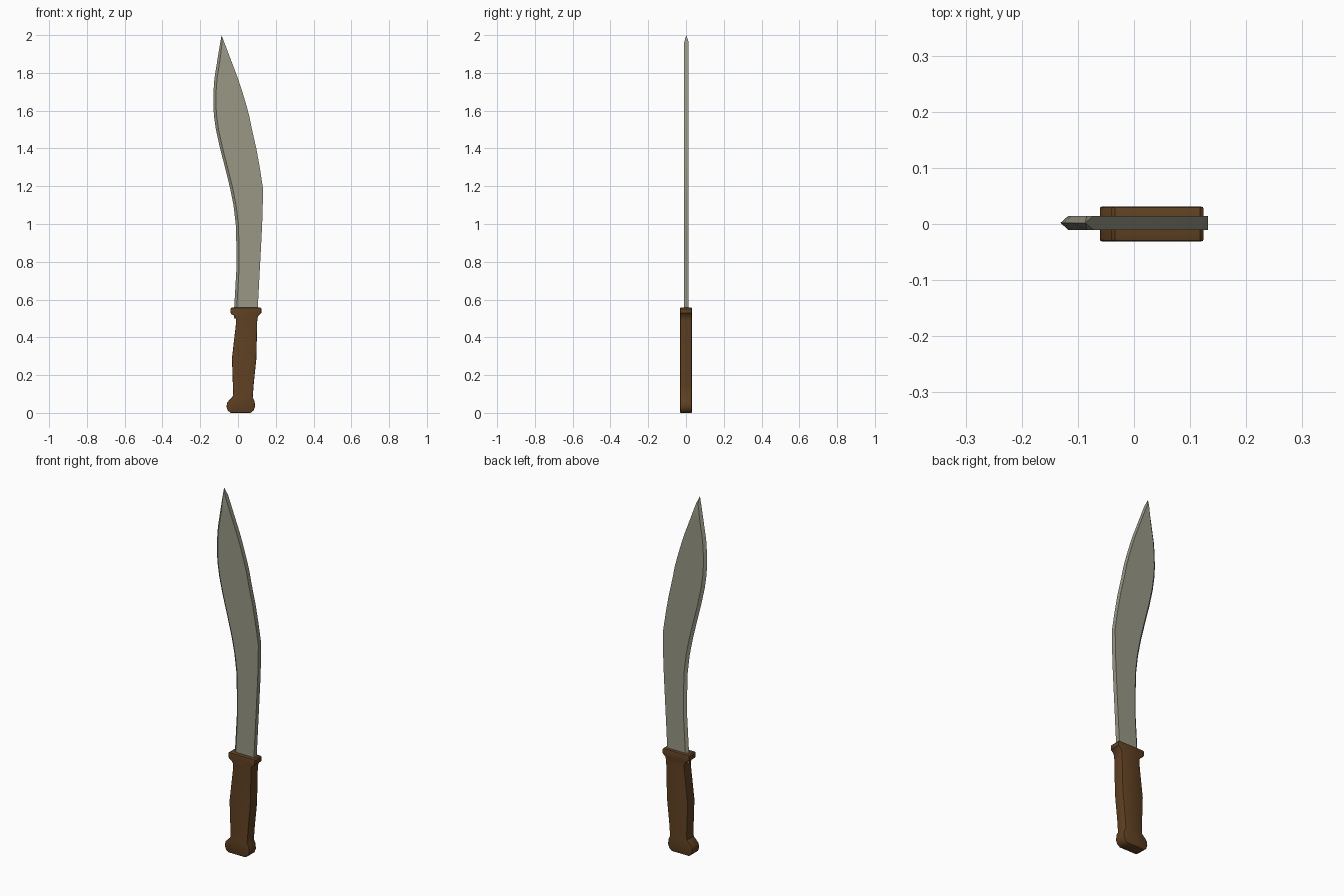
import bpy
import bmesh

cube = bpy.data.objects.get("Cube")
if cube:
    bpy.data.objects.remove(cube, do_unlink=True)


def material(name, rgb, roughness):
    mat = bpy.data.materials.new(name)
    mat.use_nodes = True
    mat.diffuse_color = (*rgb, 1)
    bsdf = mat.node_tree.nodes["Principled BSDF"]
    bsdf.inputs["Base Color"].default_value = (*rgb, 1)
    bsdf.inputs["Roughness"].default_value = roughness
    return mat


def finish(bm, name, mat):
    bmesh.ops.recalc_face_normals(bm, faces=bm.faces)
    mesh = bpy.data.meshes.new(name)
    bm.to_mesh(mesh)
    bm.free()
    mesh.materials.append(mat)
    obj = bpy.data.objects.new(name, mesh)
    bpy.context.collection.objects.link(obj)
    return obj


def smooth(obj, angle):
    bpy.ops.object.select_all(action="DESELECT")
    obj.select_set(True)
    bpy.context.view_layer.objects.active = obj
    bpy.ops.object.shade_smooth_by_angle(angle=angle)


steel = material("dull steel", (0.32, 0.31, 0.235), 0.5)
wood = material("brown wood", (0.115, 0.052, 0.016), 0.7)

# Blade: cross-sections (height, cutting edge x, spine x) joined up to the tip
SECTIONS = [
    (0.50, -0.022, 0.102), (0.56, -0.020, 0.105), (0.75, -0.009, 0.115),
    (0.90, -0.009, 0.123), (1.00, -0.012, 0.128), (1.10, -0.024, 0.131),
    (1.19, -0.042, 0.132), (1.30, -0.069, 0.115), (1.40, -0.095, 0.097),
    (1.50, -0.117, 0.074), (1.57, -0.127, 0.060), (1.63, -0.131, 0.044),
    (1.70, -0.130, 0.023), (1.77, -0.125, 0.000), (1.87, -0.109, -0.038),
    (1.96, -0.094, -0.072),
]
MID_Y, HALF, GRIND = 0.002, 0.0125, 0.014

bm = bmesh.new()
rings = []
for z, edge, spine in SECTIONS:
    inner = edge + min(GRIND, (spine - edge) * 0.45)
    ring = [(edge, 0), (inner, -HALF), (spine, -HALF), (spine, HALF), (inner, HALF)]
    rings.append([bm.verts.new((x, MID_Y + y, z)) for x, y in ring])
tip = bm.verts.new((-0.087, MID_Y, 2.0))
n = len(rings[0])
for low, high in zip(rings, rings[1:]):
    for i in range(n):
        j = (i + 1) % n
        bm.faces.new((low[i], low[j], high[j], high[i]))
for i in range(n):
    bm.faces.new((rings[-1][i], rings[-1][(i + 1) % n], tip))
bm.faces.new(rings[0])
smooth(finish(bm, "blade", steel), 0.4)

# Handle: side profile with guard and flared pommel, extruded through its thickness
PROFILE = [
    (-0.034, 0.557), (0.118, 0.557), (0.124, 0.551), (0.124, 0.529),
    (0.106, 0.512), (0.102, 0.490), (0.097, 0.285), (0.083, 0.150),
    (0.078, 0.082), (0.088, 0.062), (0.090, 0.032), (0.082, 0.012),
    (0.066, 0.000), (-0.038, 0.000), (-0.054, 0.012), (-0.061, 0.032),
    (-0.057, 0.056), (-0.028, 0.086), (-0.026, 0.110), (-0.032, 0.290),
    (-0.011, 0.470), (-0.011, 0.500), (-0.020, 0.514), (-0.036, 0.524),
    (-0.040, 0.532), (-0.040, 0.551),
]
DEPTH = 0.031
bm = bmesh.new()
face = bm.faces.new([bm.verts.new((x, -DEPTH, z)) for x, z in PROFILE])
extruded = bmesh.ops.extrude_face_region(bm, geom=[face])["geom"]
back = [v for v in extruded if isinstance(v, bmesh.types.BMVert)]
bmesh.ops.translate(bm, verts=back, vec=(0, 2 * DEPTH, 0))
# Soften only the rims of the two flat sides
rims = [e for e in bm.edges if abs(e.verts[0].co.y - e.verts[1].co.y) < DEPTH]
bmesh.ops.bevel(bm, geom=rims, offset=0.004, segments=2, profile=0.5, affect="EDGES")
smooth(finish(bm, "handle", wood), 0.6)
